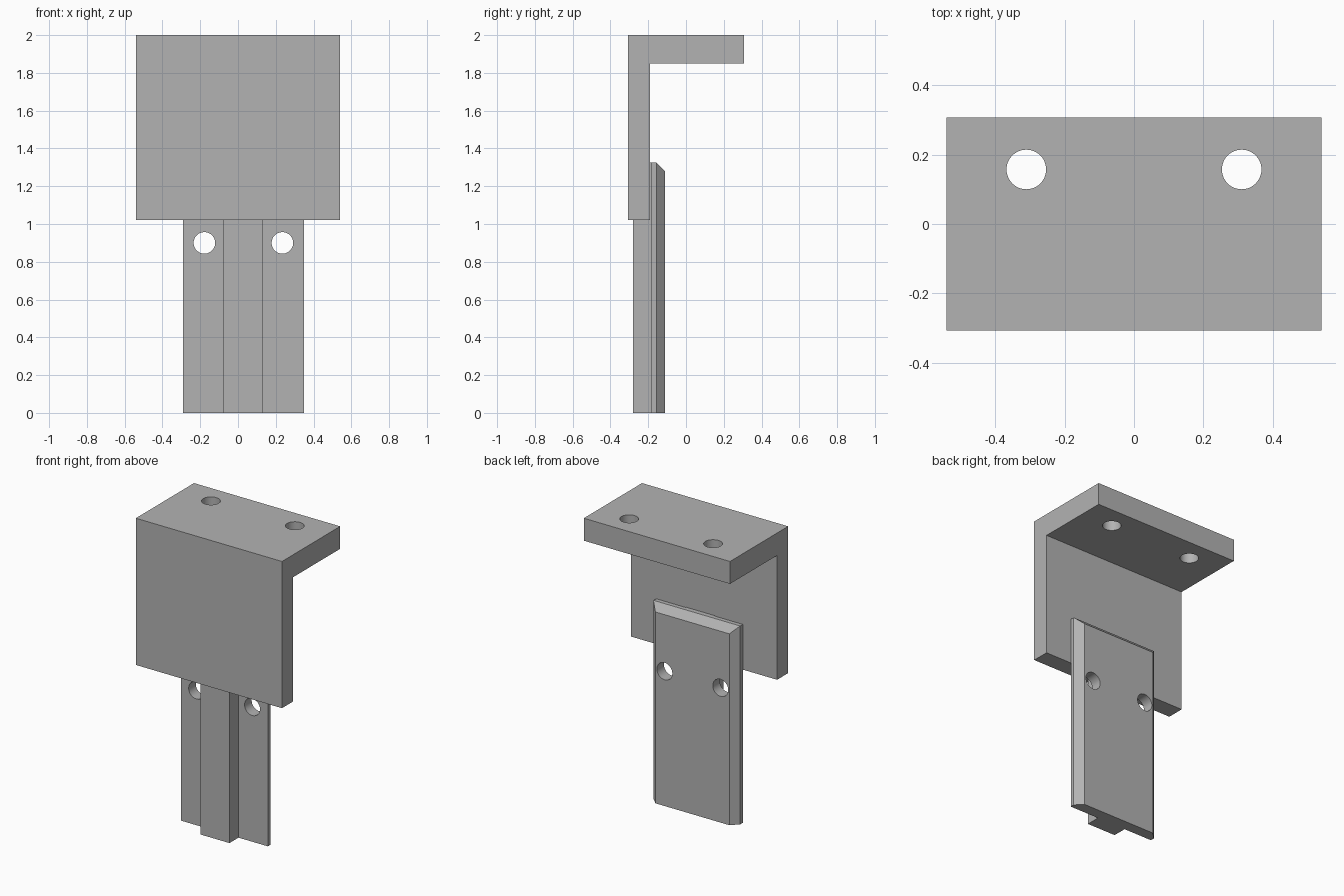
import bpy
import bmesh
from math import pi
from mathutils import Matrix, Vector

if "Cube" in bpy.data.objects:
    bpy.data.objects.remove(bpy.data.objects["Cube"], do_unlink=True)

grey = bpy.data.materials.new("plain grey")
grey.use_nodes = True
grey.diffuse_color = (0.45, 0.45, 0.45, 1)
grey.node_tree.nodes["Principled BSDF"].inputs["Base Color"].default_value = (0.45, 0.45, 0.45, 1)


def add_object(name, bm):
    bmesh.ops.recalc_face_normals(bm, faces=bm.faces)
    mesh = bpy.data.meshes.new(name)
    bm.to_mesh(mesh)
    bm.free()
    mesh.materials.append(grey)
    obj = bpy.data.objects.new(name, mesh)
    bpy.context.collection.objects.link(obj)
    return obj


def extrude_profile(name, points, direction):
    bm = bmesh.new()
    face = bm.faces.new([bm.verts.new(p) for p in points])
    new = bmesh.ops.extrude_face_region(bm, geom=[face])["geom"]
    verts = [v for v in new if isinstance(v, bmesh.types.BMVert)]
    bmesh.ops.translate(bm, verts=verts, vec=direction)
    return add_object(name, bm)


def drill(target, centres, radius, rotation):
    # Cut round holes with one hidden cutter
    bm = bmesh.new()
    for centre in centres:
        bmesh.ops.create_cone(bm, cap_ends=True, segments=48, radius1=radius, radius2=radius,
                              depth=0.4, matrix=Matrix.Translation(centre) @ rotation)
    cutter = add_object(target.name + "_hole_cutter", bm)
    cut = target.modifiers.new("holes", "BOOLEAN")
    cut.object = cutter
    cut.solver = "EXACT"
    bpy.context.view_layer.objects.active = target
    bpy.ops.object.select_all(action="DESELECT")
    target.select_set(True)
    bpy.ops.object.modifier_apply(modifier=cut.name)
    bpy.data.objects.remove(cutter, do_unlink=True)
    bpy.ops.object.shade_smooth_by_angle(angle=pi / 6)


# Angle bracket: front wall and top shelf in one L profile
outline = [(-0.307, 1.02), (-0.19, 1.02), (-0.19, 1.85), (0.307, 1.85), (0.307, 2), (-0.307, 2)]
bracket = extrude_profile("angle_bracket", [(-0.54, y, z) for y, z in outline], (1.08, 0, 0))
drill(bracket, [(x, 0.157, 1.92) for x in (-0.31, 0.31)], 0.057, Matrix())

# Hanging slide: flat plate with a raised front rib
section = [(-0.29, -0.11), (0.35, -0.11), (0.35, -0.185), (0.133, -0.185),
           (0.133, -0.28), (-0.08, -0.28), (-0.08, -0.185), (-0.29, -0.185)]
slide = extrude_profile("hanging_slide", [(x, y, 0) for x, y in section], (0, 0, 1.325))

# Chamfer the back of the slide along its sides and top
bm = bmesh.new()
bm.from_mesh(slide.data)
back = [e for e in bm.edges
        if all(v.co.y > -0.12 for v in e.verts) and max(v.co.z for v in e.verts) > 1]
bmesh.ops.bevel(bm, geom=back, offset=0.047, offset_type="OFFSET", segments=1,
                affect="EDGES", profile=0.5)
bm.to_mesh(slide.data)
bm.free()
drill(slide, [(x, -0.15, 0.9) for x in (-0.178, 0.235)], 0.057, Matrix.Rotation(pi / 2, 4, "X"))
